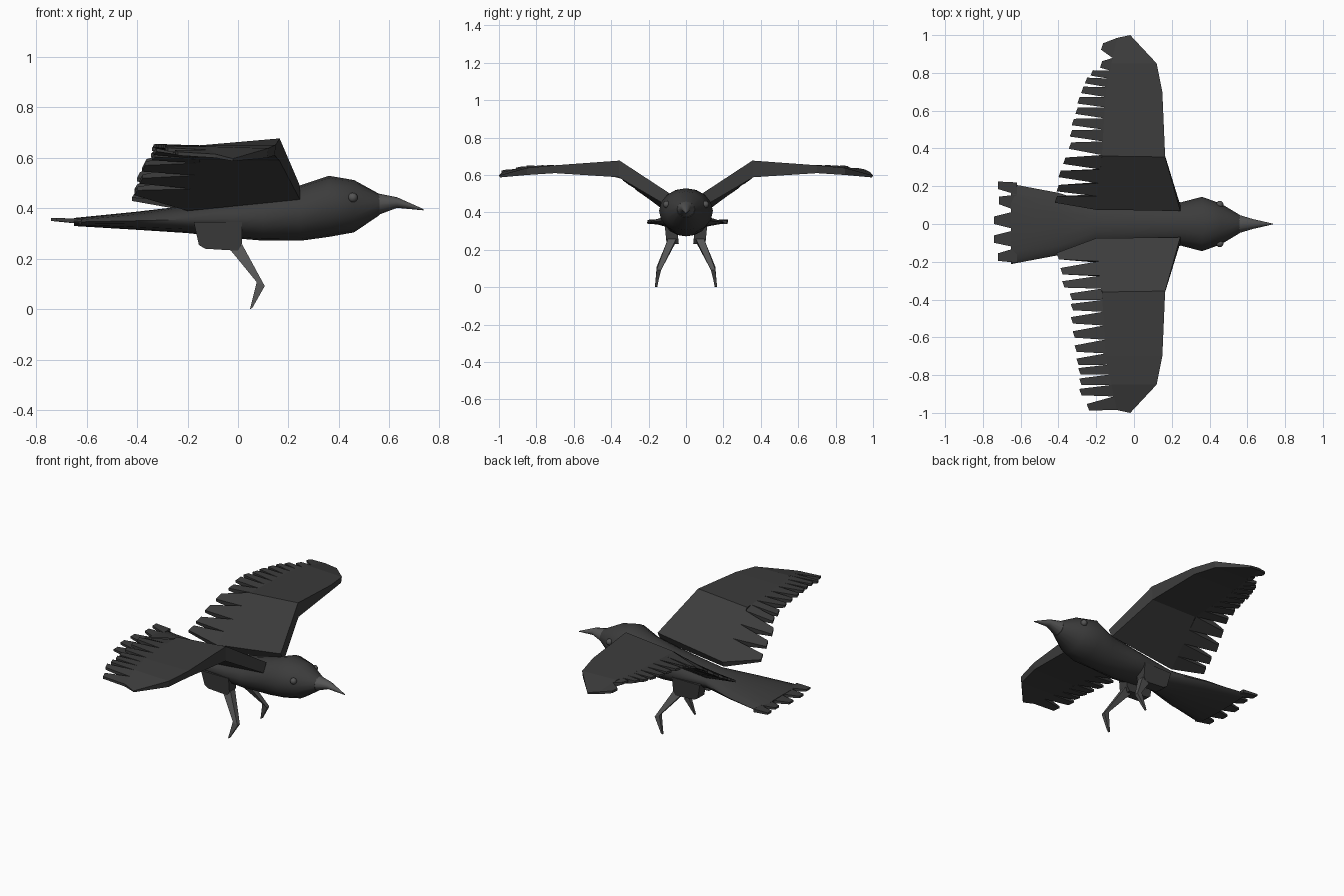
import bpy, bmesh, math
from mathutils import Vector

if "Cube" in bpy.data.objects:
    bpy.data.objects.remove(bpy.data.objects["Cube"])


def material(name, v):
    m = bpy.data.materials.new(name)
    m.diffuse_color = (v, v, v, 1)
    m.use_nodes = True
    m.node_tree.nodes["Principled BSDF"].inputs["Base Color"].default_value = m.diffuse_color
    return m


BLACK = material("black_plumage", 0.045)
GREY = material("dark_grey", 0.09)


def finish(bm, name, mat, smooth=None):
    bmesh.ops.recalc_face_normals(bm, faces=bm.faces)
    me = bpy.data.meshes.new(name)
    bm.to_mesh(me)
    bm.free()
    me.materials.append(mat)
    ob = bpy.data.objects.new(name, me)
    bpy.context.collection.objects.link(ob)
    if smooth:
        bpy.ops.object.select_all(action='DESELECT')
        ob.select_set(True)
        bpy.context.view_layer.objects.active = ob
        bpy.ops.object.shade_smooth_by_angle(angle=math.radians(smooth))
    return ob


def loft(bm, rings):
    """Skin a list of equal-length point rings and cap both ends."""
    vs = [[bm.verts.new(p) for p in r] for r in rings]
    n = len(vs[0])
    for a, b in zip(vs, vs[1:]):
        for i in range(n):
            j = (i + 1) % n
            bm.faces.new((a[i], a[j], b[j], b[i]))
    bm.faces.new(vs[0])
    bm.faces.new(vs[-1][::-1])


def ellipse(x, hw, lo, hi, y=0, n=16):
    c, r = (lo + hi) / 2, (hi - lo) / 2
    return [(x, y + hw * math.cos(t), c + r * math.sin(t))
            for t in (2 * math.pi * i / n for i in range(n))]


def lerp_table(table, y):
    """Interpolate rows (key, point, point...) at key y."""
    for a, b in zip(table, table[1:]):
        if y <= b[0]:
            break
    t = max(0, min(1, (y - a[0]) / (b[0] - a[0])))
    return [Vector(p).lerp(Vector(q), t) for p, q in zip(a[1:], b[1:])]


# Head, body and tapering tail base: x, half width, bottom, top
bm = bmesh.new()
loft(bm, [ellipse(*s) for s in (
    (0.56, 0.048, 0.373, 0.457), (0.46, 0.108, 0.305, 0.512), (0.36, 0.144, 0.287, 0.529),
    (0.25, 0.115, 0.272, 0.492), (0.10, 0.12, 0.272, 0.455), (-0.02, 0.115, 0.282, 0.435),
    (-0.20, 0.10, 0.302, 0.41), (-0.40, 0.165, 0.315, 0.387), (-0.65, 0.212, 0.33, 0.362))])
finish(bm, "body", BLACK, 40)

# Tail feathers
bm = bmesh.new()
edges = [0.22, 0.155, 0.07, -0.03, -0.125, -0.205]
tips = [(-0.72, 0.205), (-0.715, 0.125), (-0.74, 0.02), (-0.74, -0.08), (-0.72, -0.175)]
for k, (x, y) in enumerate(tips):
    a, b = edges[k], edges[k + 1]
    loft(bm, [[(-0.62, a, 0.338), (-0.62, b, 0.338), (-0.62, b, 0.358), (-0.62, a, 0.358)],
              [(x, y + .02, 0.35), (x, y - .02, 0.35), (x, y - .02, 0.362), (x, y + .02, 0.362)]])
finish(bm, "tail_feathers", BLACK)

# Beak
bm = bmesh.new()
loft(bm, [ellipse(*s, n=12) for s in (
    (0.55, 0.05, 0.372, 0.46), (0.63, 0.026, 0.402, 0.444), (0.735, 0.002, 0.392, 0.397))])
finish(bm, "beak", GREY, 40)

# Wing sections: key y, then top front, bottom front, bottom rear, top rear as (x, y, z)
WING = [
    (0.08, (.245, .07, .49), (.245, .10, .435), (-.20, .09, .39), (-.20, .075, .425)),
    (0.36, (.165, .355, .677), (.165, .36, .588), (-.15, .36, .592), (-.17, .36, .648)),
    (0.70, (.15, .70, .652), (.145, .70, .61), (-.15, .70, .615), (-.15, .70, .65)),
    (0.85, (.12, .85, .638), (.115, .85, .60), (-.12, .85, .61), (-.12, .85, .645)),
    (1.00, (-.02, 1.0, .597), (-.02, .995, .587), (-.09, .985, .60), (-.09, .985, .615)),
]
TIP_Z = [(0.1, (.43,)), (0.25, (.515,)), (0.36, (.595,)), (0.5, (.65,)), (0.85, (.645,)), (1, (.615,))]


def tip_z(y):
    for (a, (p,)), (b, (q,)) in zip(TIP_Z, TIP_Z[1:]):
        if y <= b:
            return p + (q - p) * (y - a) / (b - a)


def wing(side, feathers, name):
    bm = bmesh.new()
    loft(bm, [s[1:] for s in WING])
    n = len(feathers)
    ys = [f[1] for f in feathers]
    bounds = [0.08] + [(p + q) / 2 - 0.01 for p, q in zip(ys, ys[1:])] + [1.0]
    for k, (x, y) in enumerate(feathers):
        r0, r1 = lerp_table(WING, bounds[k])[2:], lerp_table(WING, bounds[k + 1])[2:]
        h = min(0.017, (bounds[k + 1] - bounds[k]) * 0.33)
        z0, z1 = tip_z(y - h), tip_z(y + h)
        loft(bm, [[r0[0], r1[0], r1[1], r0[1]],
                  [(x, y - h, z0 - .008), (x + .012, y + h, z1 - .008),
                   (x + .012, y + h, z1 + .006), (x, y - h, z0 + .006)]])
    for v in bm.verts:
        v.co.y *= side
    finish(bm, name, BLACK)


# Wings, with slightly different feather spreads
wing(1, [(-.42, .13), (-.41, .19), (-.40, .265), (-.375, .335), (-.345, .415), (-.34, .48),
         (-.33, .54), (-.31, .60), (-.30, .655), (-.28, .71), (-.26, .76), (-.23, .80),
         (-.18, .845), (-.175, .94)], "left_wing")
wing(-1, [(-.41, .17), (-.39, .25), (-.38, .32), (-.34, .385), (-.335, .44), (-.335, .51),
          (-.325, .585), (-.315, .66), (-.305, .73), (-.295, .78), (-.29, .835), (-.29, .89),
          (-.25, .97)], "right_wing")

for s, tag in ((1, "left"), (-1, "right")):
    # Thigh: profile in x/z extruded across y
    bm = bmesh.new()
    prof = [(-.175, .345), (-.155, .255), (-.13, .24), (0, .232), (.015, .26), (.015, .345)]
    loft(bm, [[(x, s * (y - (.345 - z) * .1), z) for x, z in prof] for y in (.05, .115)])
    finish(bm, tag + "_thigh", BLACK)

    # Leg: x, y, z, half depth, half width
    bm = bmesh.new()
    loft(bm, [[(x + i * a, s * (y + j * b), z + i * t) for i, j in
               ((-1, -1), (1, -1), (1, 1), (-1, 1))] for x, y, z, a, b, t in (
        (-.01, .075, .25, .026, .022, .3 * .026), (.09, .145, .10, .016, .012, -.008),
        (.052, .16, .003, .005, .006, .003))])
    finish(bm, tag + "_leg", GREY)

    # Eye
    bm = bmesh.new()
    bmesh.ops.create_uvsphere(bm, u_segments=12, v_segments=8, radius=0.019)
    bmesh.ops.translate(bm, verts=bm.verts, vec=(0.455, s * 0.104, 0.443))
    finish(bm, tag + "_eye", GREY, 60)
